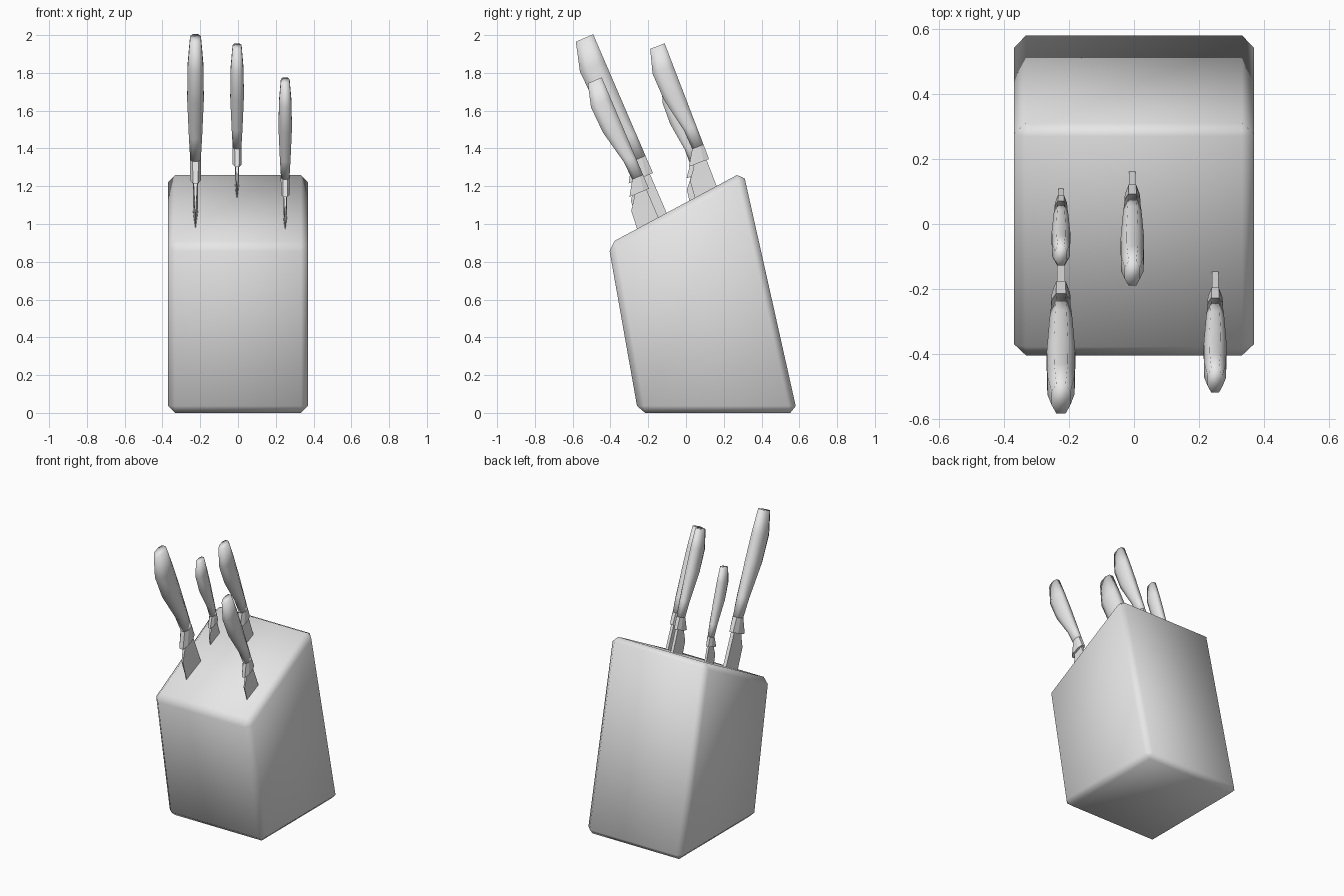
import bpy
import bmesh
from math import radians
from mathutils import Matrix

if "Cube" in bpy.data.objects:
    bpy.data.objects.remove(bpy.data.objects["Cube"])

grey = bpy.data.materials.new("plain_grey")
grey.use_nodes = True
COLOUR = (0.8, 0.8, 0.8, 1)
grey.diffuse_color = COLOUR
grey.node_tree.nodes["Principled BSDF"].inputs["Base Color"].default_value = COLOUR


def loft(name, rings, matrix=None, smooth=True):
    """Skin a closed solid through rings of equal point count."""
    bm = bmesh.new()
    loops = [[bm.verts.new(p) for p in ring] for ring in rings]
    for a, b in zip(loops, loops[1:]):
        for i in range(len(a)):
            j = (i + 1) % len(a)
            bm.faces.new((a[i], a[j], b[j], b[i]))
    bm.faces.new(loops[0])
    bm.faces.new(loops[-1])
    bmesh.ops.recalc_face_normals(bm, faces=bm.faces)
    for f in bm.faces:
        f.smooth = smooth
    mesh = bpy.data.meshes.new(name)
    bm.to_mesh(mesh)
    bm.free()
    mesh.materials.append(grey)
    obj = bpy.data.objects.new(name, mesh)
    bpy.context.collection.objects.link(obj)
    if matrix:
        obj.matrix_world = matrix
    return obj


# Leaning block with chamfered edges
SIDE = [(-0.253, 0), (0.589, 0), (0.303, 1.277), (-0.411, 0.893)]
block = loft("block", [[(x, y, z) for y, z in SIDE] for x in (-0.37, 0.37)])
bevel = block.modifiers.new("chamfer", "BEVEL")
bevel.width = 0.037
bevel.segments = 1
bevel.limit_method = "NONE"


def grip_ring(height, front, width):
    """Eight-sided section: flat back at y = 0, chamfered corners."""
    w, depth = width / 2, -front
    c, n = depth * 0.28, w * 0.5
    return [(n, 0, height), (w, -c, height), (w, front + c, height),
            (n, front, height), (-n, front, height), (-w, front + c, height),
            (-w, -c, height), (-n, 0, height)]


def blade_ring(height, front, edge):
    """Wedge section: thick spine at the back, thin cutting edge in front."""
    return [(0.012, -0.017, height), (edge, front, height),
            (-edge, front, height), (-0.012, -0.017, height)]


# Sections along a knife: height, front offset, width
GRIP = [(0.1, -0.078, 0.056), (0.23, -0.085, 0.07), (0.46, -0.135, 0.088),
        (0.645, -0.143, 0.084), (0.8, -0.1, 0.058)]
BOLSTER = [(0, -0.14, 0.056), (0.1, -0.078, 0.06)]
BLADE = [(0.02, -0.105, 0.01), (-0.012, -0.11, 0.01),
         (-0.09, -0.166, 0.005), (-0.26, -0.18, 0.001), (-0.5, -0.18, 0.001)]


def knife(name, x, y, z, size, tilt):
    place = (Matrix.Translation((x, y, z))
             @ Matrix.Rotation(radians(tilt), 4, "X") @ Matrix.Scale(size, 4))
    loft(name + "_handle", [grip_ring(*s) for s in GRIP], place)
    loft(name + "_bolster", [grip_ring(*s) for s in BOLSTER], place, False)
    loft(name + "_blade", [blade_ring(*s) for s in BLADE], place, False)


# Four knives standing in the slots
knife("large_knife", -0.225, -0.175, 1.27, 1.0, 23.3)
knife("middle_knife", -0.005, 0.122, 1.344, 0.82, 21)
knife("left_knife", 0.25, -0.196, 1.187, 0.8, 23)
knife("small_knife", -0.225, 0.09, 1.27, 0.65, 17.5)
